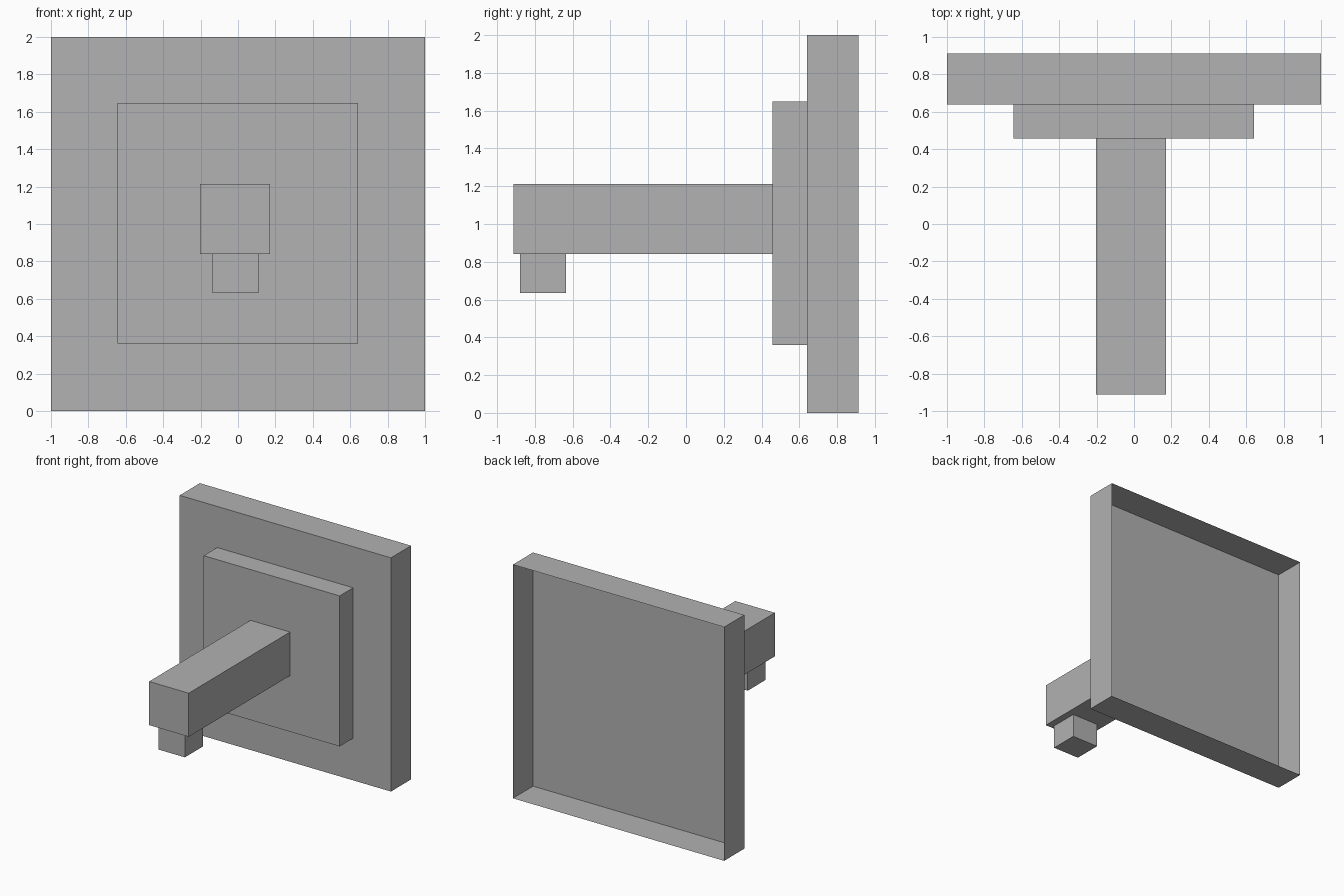
import bpy
import bmesh
from mathutils import Vector

default = bpy.data.objects.get("Cube")
if default:
    bpy.data.objects.remove(default, do_unlink=True)

GREY = (0.445, 0.445, 0.445, 1.0)
grey = bpy.data.materials.new("plain grey")
grey.use_nodes = True
grey.diffuse_color = GREY
grey.node_tree.nodes["Principled BSDF"].inputs["Base Color"].default_value = GREY


def open_box(name, low, high, open_side):
    """Box between two corners, without the face that points to open_side."""
    low, high = Vector(low), Vector(high)
    size, centre = high - low, (low + high) / 2
    bm = bmesh.new()
    bmesh.ops.create_cube(bm, size=1)
    bm.normal_update()
    hidden = [f for f in bm.faces if f.normal.dot(Vector(open_side)) > 0.9]
    bmesh.ops.delete(bm, geom=hidden, context="FACES")
    bmesh.ops.scale(bm, vec=size, verts=bm.verts)
    bmesh.ops.translate(bm, vec=centre, verts=bm.verts)
    mesh = bpy.data.meshes.new(name)
    bm.to_mesh(mesh)
    bm.free()
    mesh.materials.append(grey)
    obj = bpy.data.objects.new(name, mesh)
    bpy.context.collection.objects.link(obj)
    return obj


BACK, UP = (0, 1, 0), (0, 0, 1)

# Thin-walled square panel, hollow at the back
open_box("back_panel", (-1, 0.64, 0), (1, 0.912, 2), BACK)
# Raised square plate on the panel's front
open_box("raised_plate", (-0.645, 0.458, 0.36), (0.642, 0.64, 1.648), BACK)
# Long square arm reaching forward
open_box("arm", (-0.203, -0.912, 0.84), (0.172, 0.458, 1.213), BACK)
# Small block hanging under the arm's tip
open_box("hanging_block", (-0.14, -0.878, 0.635), (0.112, -0.635, 0.84), UP)
